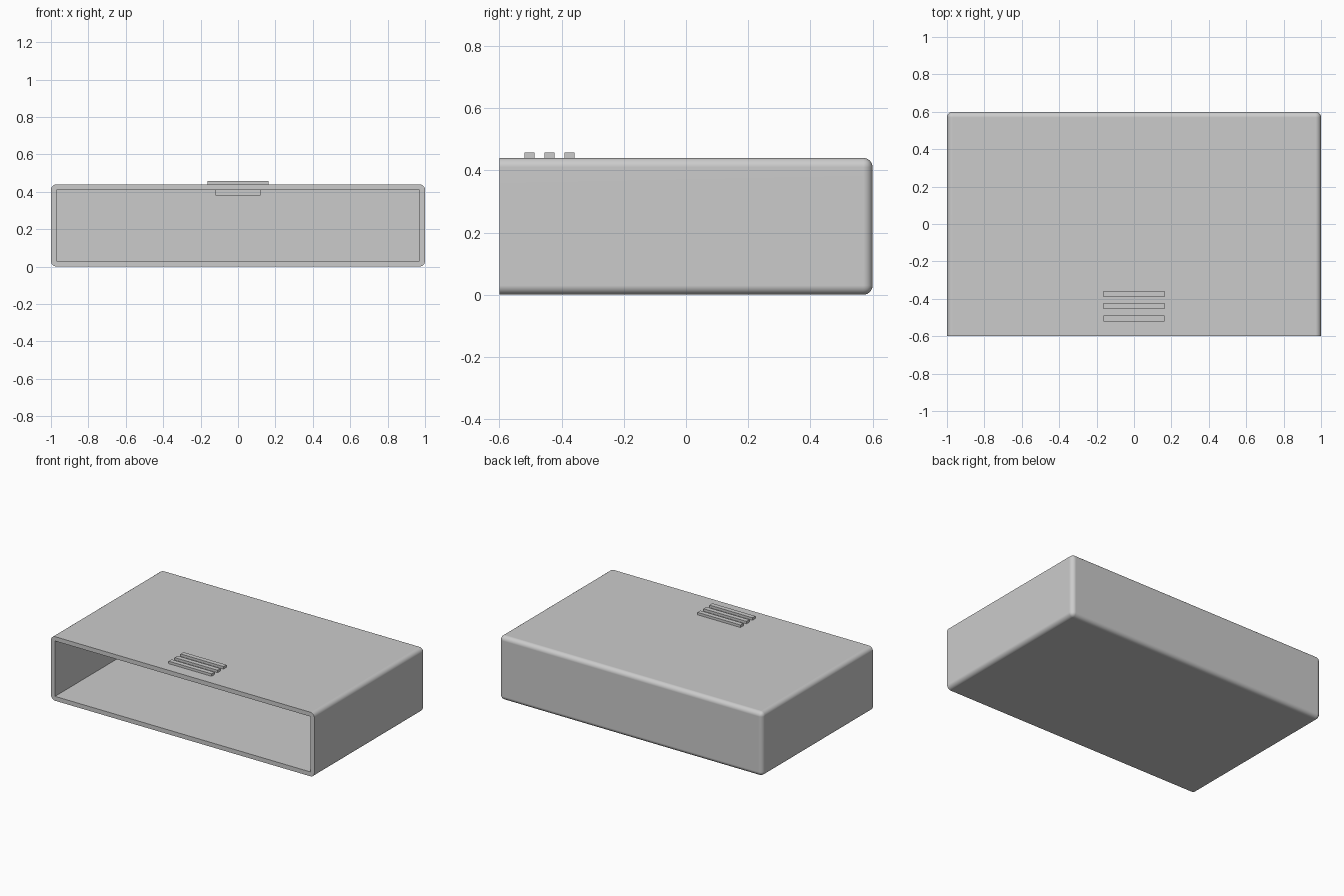
import bpy
import bmesh
from mathutils import Vector

if "Cube" in bpy.data.objects:
    bpy.data.objects.remove(bpy.data.objects["Cube"], do_unlink=True)

WIDTH, DEPTH, HEIGHT = 2.0, 1.2, 0.44
WALL = 0.03

grey = bpy.data.materials.new("light_grey")
grey.use_nodes = True
grey.diffuse_color = (0.6, 0.6, 0.6, 1)
grey.node_tree.nodes["Principled BSDF"].inputs["Base Color"].default_value = grey.diffuse_color


def box(name, low, high, rounding=None):
    """Box between two corners; rounding picks which edges get a radius."""
    low, high = Vector(low), Vector(high)
    bm = bmesh.new()
    bmesh.ops.create_cube(bm, size=1)
    for v in bm.verts:
        v.co = Vector([(h if c > 0 else l) for c, l, h in zip(v.co, low, high)])
    if rounding:
        bmesh.ops.bevel(bm, geom=[e for e in bm.edges if rounding(e)], offset=WALL,
                        segments=6, profile=0.5, affect="EDGES", clamp_overlap=True)
    mesh = bpy.data.meshes.new(name)
    bm.to_mesh(mesh)
    bm.free()
    mesh.materials.append(grey)
    obj = bpy.data.objects.new(name, mesh)
    bpy.context.collection.objects.link(obj)
    return obj


# Sleeve body: every edge rounded except those of the open front
front = -DEPTH / 2
body = box("sleeve_body", (-WIDTH / 2, front, 0), (WIDTH / 2, -front, HEIGHT),
           lambda e: any(v.co.y > 0 for v in e.verts))

# Hollow it out from the front
cutter = box("cavity_cutter", (-WIDTH / 2 + WALL, front - 0.1, WALL),
             (WIDTH / 2 - WALL, -front - WALL, HEIGHT - WALL))
cutter.hide_render = True
hollow = body.modifiers.new("hollow", "BOOLEAN")
hollow.operation = "DIFFERENCE"
hollow.solver = "EXACT"
hollow.object = cutter

bpy.ops.object.select_all(action="DESELECT")
body.select_set(True)
bpy.context.view_layer.objects.active = body
bpy.ops.object.modifier_apply(modifier=hollow.name)
bpy.data.objects.remove(cutter, do_unlink=True)
bpy.ops.object.shade_smooth_by_angle()
normals = body.modifiers.new("flat_panels", "WEIGHTED_NORMAL")
normals.keep_sharp = True

# Three grip ridges on top, near the opening
for i in range(3):
    y = -0.504 + i * 0.065
    box(f"grip_ridge_{i + 1}", (-0.163, y - 0.016, HEIGHT - 0.005),
        (0.163, y + 0.016, HEIGHT + 0.017))

# Catch under the roof, just inside the opening
box("inner_catch", (-0.12, -0.5, HEIGHT - WALL - 0.03),
    (0.12, -0.44, HEIGHT - WALL + 0.005))
